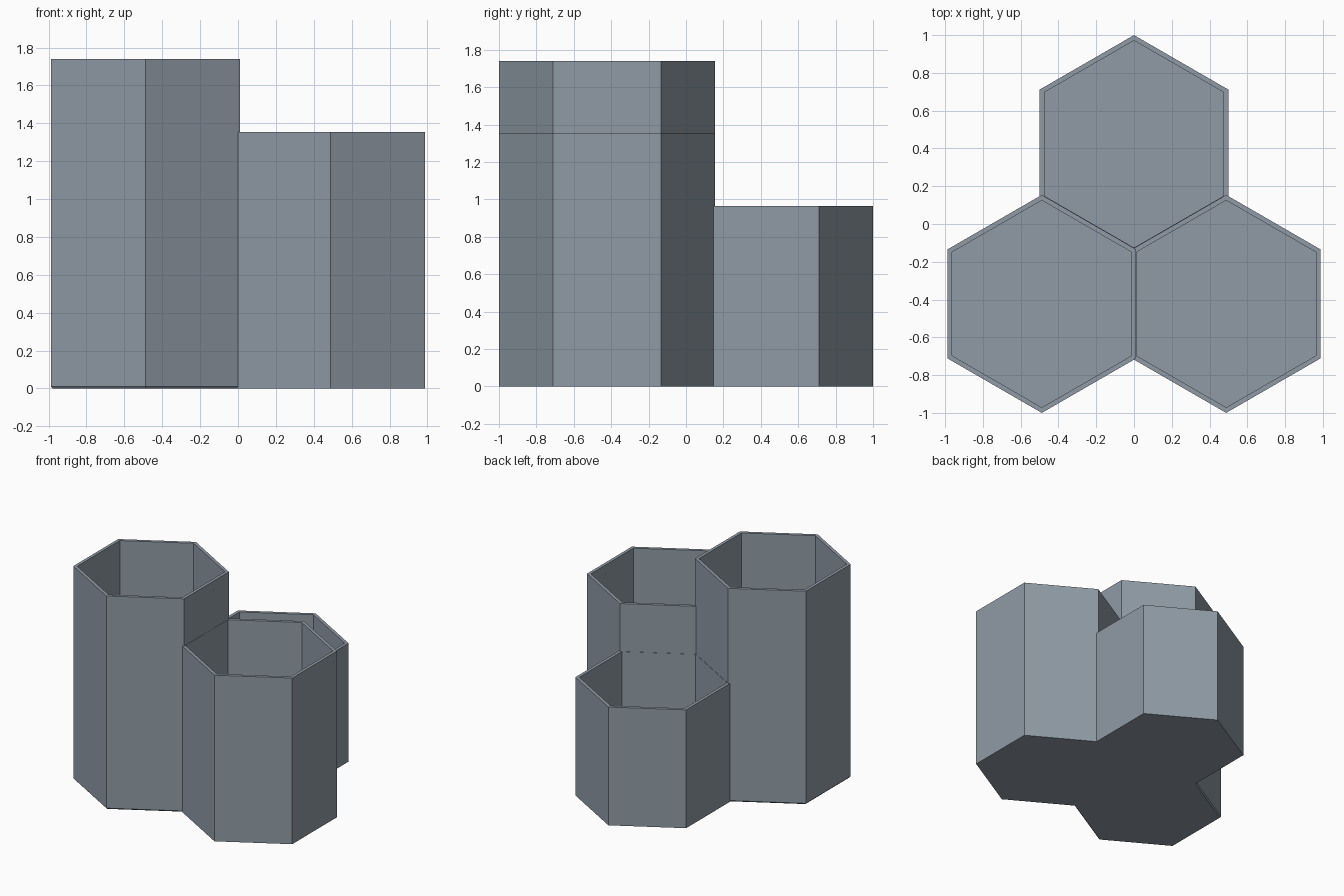
import bpy, bmesh
from math import radians, cos
from mathutils import Matrix, Vector

cube = bpy.data.objects.get("Cube")
if cube:
    bpy.data.objects.remove(cube)

RADIUS = 0.577    # corner radius of each hexagon
WALL = 0.025      # wall thickness, shared between neighbours
FLOOR = 0.025
CHAMFER = 0.01

# Single flat material
slate = bpy.data.materials.new("slate grey")
slate.use_nodes = True
colour = (0.28, 0.33, 0.38, 1)
slate.diffuse_color = colour
slate.node_tree.nodes["Principled BSDF"].inputs["Base Color"].default_value = colour


def hexagonal_cup(name, centre, height, foot_inset=0):
    """Open hexagonal tube with a floor and an optional chamfered foot."""
    bm = bmesh.new()
    inner = RADIUS - WALL / cos(radians(30))
    # Rings from the foot, up the outside, over the rim and down to the floor
    rings = [(RADIUS, 0), (RADIUS, height), (inner, height), (inner, FLOOR)]
    if foot_inset:
        rings[0] = (RADIUS, foot_inset)
        rings.insert(0, (RADIUS - foot_inset, 0))
    loops = []
    for radius, z in rings:
        corner = Vector((0, radius, z))
        loops.append([bm.verts.new(Matrix.Rotation(radians(60 * i), 3, "Z") @ corner)
                      for i in range(6)])
    for low, high in zip(loops, loops[1:]):
        for i in range(6):
            j = (i + 1) % 6
            bm.faces.new((low[i], low[j], high[j], high[i]))
    bm.faces.new(loops[0][::-1])
    bm.faces.new(loops[-1])
    bmesh.ops.recalc_face_normals(bm, faces=bm.faces)
    mesh = bpy.data.meshes.new(name)
    bm.to_mesh(mesh)
    bm.free()
    mesh.materials.append(slate)
    cup = bpy.data.objects.new(name, mesh)
    cup.location = (*centre, 0)
    bpy.context.collection.objects.link(cup)


# Three cups stepping down around the centre
hexagonal_cup("tall_cup", (-0.488, -0.423), 1.74, CHAMFER)
hexagonal_cup("middle_cup", (0.488, -0.423), 1.355)
hexagonal_cup("short_cup", (0, 0.423), 0.965)
